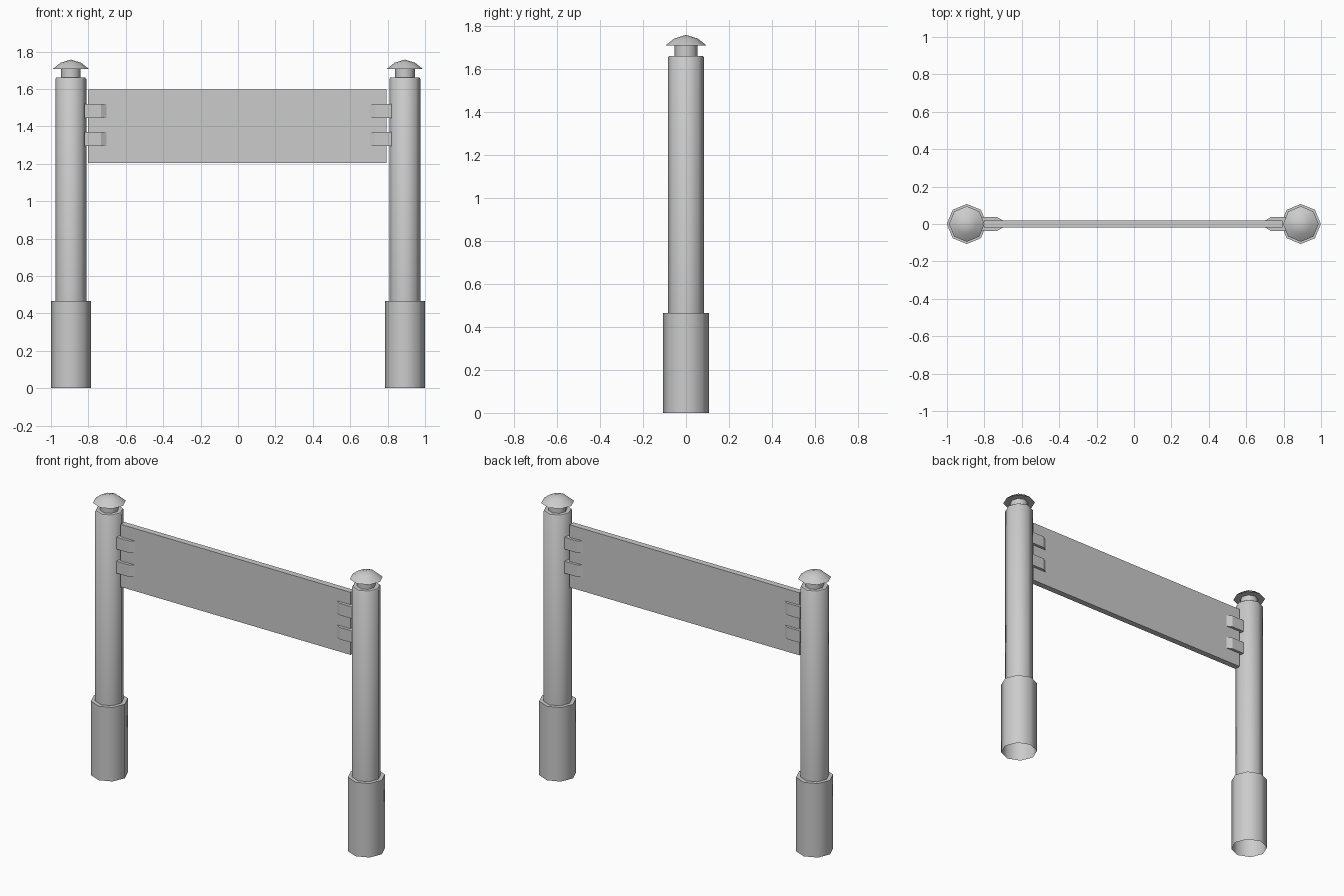
import bpy, bmesh, math

old = bpy.data.objects.get("Cube")
if old:
    bpy.data.objects.remove(old, do_unlink=True)

SIDES = 8
grey = bpy.data.materials.new("plain grey")
grey.use_nodes = True
grey.diffuse_color = (0.6, 0.6, 0.6, 1)
grey.node_tree.nodes["Principled BSDF"].inputs["Base Color"].default_value = (0.6, 0.6, 0.6, 1)


def add_object(name, bm, smooth=False):
    bmesh.ops.recalc_face_normals(bm, faces=bm.faces)
    mesh = bpy.data.meshes.new(name)
    bm.to_mesh(mesh)
    bm.free()
    mesh.materials.append(grey)
    obj = bpy.data.objects.new(name, mesh)
    bpy.context.collection.objects.link(obj)
    if smooth:
        bpy.ops.object.select_all(action="DESELECT")
        obj.select_set(True)
        bpy.context.view_layer.objects.active = obj
        bpy.ops.object.shade_smooth_by_angle(angle=math.radians(50))
    return obj


def lathe(name, x, profile):
    """Turn a (radius, height) profile into an eight-sided shell."""
    bm = bmesh.new()
    rings = []
    for r, z in profile:
        if r == 0:
            rings.append([bm.verts.new((x, 0, z))] * SIDES)
        else:
            angles = [math.tau * i / SIDES for i in range(SIDES)]
            rings.append([bm.verts.new((x + r * math.cos(a), r * math.sin(a), z)) for a in angles])
    for low, high in zip(rings, rings[1:]):
        for i in range(SIDES):
            j = (i + 1) % SIDES
            bm.faces.new(dict.fromkeys((low[i], low[j], high[j], high[i])))
    return add_object(name, bm, True)


def prism(name, outline, z0, z1):
    """Extrude a flat outline upward."""
    bm = bmesh.new()
    face = bm.faces.new([bm.verts.new((x, y, z0)) for x, y in outline])
    top = bmesh.ops.extrude_face_region(bm, geom=[face])["geom"]
    verts = [v for v in top if isinstance(v, bmesh.types.BMVert)]
    bmesh.ops.translate(bm, verts=verts, vec=(0, 0, z1 - z0))
    return add_object(name, bm)


for side, s, x in (("right", -1, -0.894), ("left", 1, 0.892)):
    # Post: hollow wide foot, shaft, neck and domed cap
    lathe(side + "_foot", x, [(0.107, 0), (0.107, 0.465), (0.083, 0.465)])
    lathe(side + "_shaft", x, [(0.083, 0.465), (0.083, 1.653), (0.078, 1.66), (0.052, 1.66)])
    lathe(side + "_neck", x, [(0.053, 1.66), (0.053, 1.71)])
    lathe(side + "_cap", x, [(0, 1.708), (0.095, 1.708), (0.055, 1.74), (0, 1.757)])
    # Clips gripping the board, tapered at their inner ends
    half = [(0.82, 0.037), (0.732, 0.037), (0.703, 0.02)]
    outline = [(s * a, b) for a, b in half] + [(s * a, -b) for a, b in reversed(half)]
    for level, z in (("lower", 1.294), ("upper", 1.445)):
        prism(f"{side}_{level}_clip", outline, z, z + 0.075)

# Board between the posts
prism("board", [(-0.803, -0.018), (0.795, -0.018), (0.795, 0.02), (-0.803, 0.02)], 1.205, 1.598)
